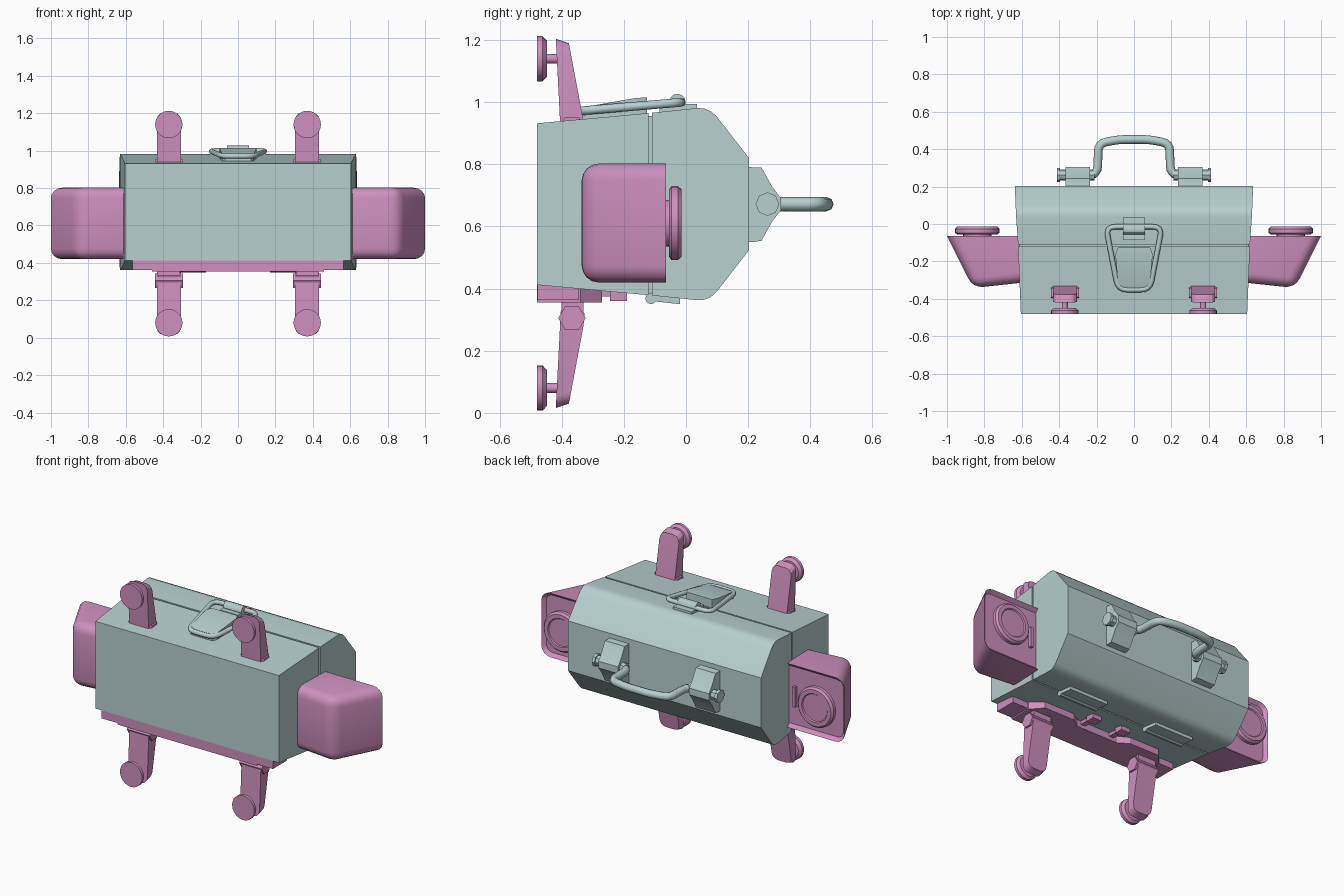
import bpy, bmesh, math
from mathutils import Vector

if "Cube" in bpy.data.objects:
    bpy.data.objects.remove(bpy.data.objects["Cube"])

def material(name, rgb):
    m = bpy.data.materials.new(name)
    m.diffuse_color = (*rgb, 1)
    m.use_nodes = True
    m.node_tree.nodes["Principled BSDF"].inputs["Base Color"].default_value = m.diffuse_color
    return m

TEAL = material("pale teal", (0.48, 0.63, 0.63))
PINK = material("orchid pink", (0.62, 0.28, 0.52))
CZ = 0.672  # height of the case centre line

def finish(name, bm, mat):
    bmesh.ops.recalc_face_normals(bm, faces=bm.faces)
    me = bpy.data.meshes.new(name)
    bm.to_mesh(me)
    bm.free()
    ob = bpy.data.objects.new(name, me)
    bpy.context.collection.objects.link(ob)
    me.materials.append(mat)
    bpy.ops.object.select_all(action='DESELECT')
    ob.select_set(True)
    bpy.context.view_layer.objects.active = ob
    bpy.ops.object.shade_smooth_by_angle(angle=math.radians(30))
    return ob

def skin(rings):
    """Closed skin over a list of equally long point rings."""
    bm = bmesh.new()
    vs = [[bm.verts.new(p) for p in r] for r in rings]
    n = len(rings[0])
    for a, b in zip(vs, vs[1:]):
        for i in range(n):
            bm.faces.new((a[i], a[(i + 1) % n], b[(i + 1) % n], b[i]))
    bm.faces.new(vs[0])
    bm.faces.new(vs[-1])
    bmesh.ops.recalc_face_normals(bm, faces=bm.faces)
    return bm

def rect_loft(stations):
    """Rectangles along y: (y, half x, half z, centre z)."""
    return skin([[(sx * hx, y, cz + sz * hz) for sx, sz in ((-1, -1), (1, -1), (1, 1), (-1, 1))]
                 for y, hx, hz, cz in stations])

def prism_x(pts, x0, x1):
    return skin([[(x, y, z) for y, z in pts] for x in (x0, x1)])

def box(x0, x1, y0, y1, z0, z1):
    return prism_x([(y0, z0), (y1, z0), (y1, z1), (y0, z1)], x0, x1)

def lathe(axis, centre, stations, sides):
    """Turned shape along x or y: (position on axis, radius); centre is the other two coordinates."""
    rings = []
    for t, r in stations:
        ring = []
        for i in range(sides):
            a = 2 * math.pi * i / sides
            u, v = centre[0] + r * math.cos(a), centre[1] + r * math.sin(a)
            ring.append((t, u, v) if axis == 'x' else (u, t, v))
        rings.append(ring)
    return skin(rings)

def tube(name, pts, radius, bend, mat, cyclic=False):
    """Round bar through points with softened corners."""
    pts = [Vector(p) for p in pts]
    n, path = len(pts), []
    for i, p in enumerate(pts):
        if not cyclic and i in (0, n - 1):
            path.append(p)
            continue
        a = p + (pts[i - 1] - p).normalized() * bend
        b = p + (pts[(i + 1) % n] - p).normalized() * bend
        for k in range(5):
            t = k / 4
            path.append(a * (1 - t) ** 2 + p * 2 * t * (1 - t) + b * t * t)
    cu = bpy.data.curves.new(name, 'CURVE')
    cu.dimensions = '3D'
    cu.bevel_depth, cu.bevel_resolution, cu.use_fill_caps = radius, 2, True
    sp = cu.splines.new('POLY')
    sp.points.add(len(path) - 1)
    for q, p in zip(sp.points, path):
        q.co = (*p, 1)
    sp.use_cyclic_u = cyclic
    cu.materials.append(mat)
    ob = bpy.data.objects.new(name, cu)
    bpy.context.collection.objects.link(ob)
    bpy.ops.object.select_all(action='DESELECT')
    ob.select_set(True)
    bpy.context.view_layer.objects.active = ob
    bpy.ops.object.convert(target='MESH')
    bpy.ops.object.shade_smooth_by_angle(angle=math.radians(50))

# Case with lid seam and rounded shoulder
finish("case", rect_loft([(y, hx, hz, CZ) for y, hx, hz in (
    (-.48, .605, .26), (-.12, .62, .293), (-.12, .611, .284), (-.11, .611, .284),
    (-.11, .62, .294), (.035, .63, .309), (.058, .631, .308), (.08, .632, .299),
    (.098, .633, .283), (.203, .637, .148))]), TEAL)

# Carry handle: bar, brackets and pivots
tube("carry_handle", [(-.25, .255, CZ), (-.195, .27, CZ), (-.19, .43, CZ), (-.08, .452, CZ),
                      (.08, .452, CZ), (.19, .43, CZ), (.195, .27, CZ), (.25, .255, CZ)],
     .023, .04, TEAL)
for s, side in ((-1, "left"), (1, "right")):
    finish(f"handle_bracket_{side}", prism_x(
        [(.19, CZ - .122), (.215, CZ - .122), (.243, CZ - .118), (.278, CZ - .055), (.305, CZ - .02),
         (.305, CZ + .02), (.278, CZ + .055), (.243, CZ + .118), (.215, CZ + .118), (.19, CZ + .122)],
        s * .235, s * .365), TEAL)
    finish(f"handle_pivot_{side}", lathe('x', (.262, CZ), [(s * .21, .03), (s * .395, .03),
           (s * .395, .038), (s * .412, .038)], 8), TEAL)

    # Hinges under the case
    x0, x1 = s * .17, s * .43
    finish(f"hinge_leaf_{side}", prism_x([(-.11, .36), (-.02, .35), (-.02, .375), (-.11, .39)], x0, x1), TEAL)
    finish(f"hinge_barrel_{side}", lathe('x', (-.113, .368), [(x0, .018), (x1, .018)], 10), TEAL)

# Latch: wire loop, raised plate and hinge
slope = lambda y: .972 + (y + .34) * .085
tube("latch_loop", [(x, y, slope(y)) for x, y in ((-.15, -.015), (.15, -.015), (.085, -.352), (-.085, -.352))],
     .014, .05, TEAL, True)
plate = rect_loft([(-.345, .07, .02, .957), (-.325, .085, .025, .96),
                   (-.16, .1, .032, .982), (-.125, .085, .027, .988)])
finish("latch_plate", plate, TEAL)
finish("latch_base", box(-.06, .06, -.085, .035, .96, .995), TEAL)
finish("latch_barrel", lathe('x', (-.028, 1.0), [(-.06, .027), (.06, .027)], 12), TEAL)

# Side pods with recessed back and round pads
for s, side in ((-1, "left"), (1, "right")):
    outline = [(.58, -.065), (1.0, -.065), (.86, -.342), (.58, -.312)]
    bm = skin([[(s * x, y, z) for x, y in outline] for z in (.42, .802)])
    edges = [e for e in bm.edges
             if not all(abs(abs(v.co.x) - .58) < .001 for v in e.verts)
             and not all(abs(v.co.y + .065) < .001 for v in e.verts)]
    bmesh.ops.bevel(bm, geom=edges, offset=.055, segments=4, profile=.5, affect='EDGES')
    bm.faces.ensure_lookup_table()
    back = [f for f in bm.faces if all(abs(v.co.y + .065) < .001 for v in f.verts)]
    bmesh.ops.inset_region(bm, faces=back, thickness=.02, depth=0, use_even_offset=True)
    for v in {v for f in back for v in f.verts}:
        v.co.y -= .02
    finish(f"side_pod_{side}", bm, PINK)
    finish(f"pod_pad_{side}", lathe('y', (s * .838, .611), [
        (-.1, .075), (-.055, .075), (-.055, .107), (-.047, .119), (-.026, .119), (-.014, .108),
        (-.014, .085), (-.02, .08)], 28), PINK)
    finish(f"pod_rib_{side}", box(s * .655, s * .672, -.1, -.066, .55, .67), PINK)

# Four legs with hex pivots and round feet; upper pair is a flipped copy of the lower
for flip, level in ((False, "lower"), (True, "upper")):
    fz = (lambda z: 1.22 - z) if flip else (lambda z: z)
    for s, side in ((-1, "left"), (1, "right")):
        x = s * .37
        prof = [(-.403, .33), (-.385, .35), (-.35, .35), (-.326, .32), (-.33, .28), (-.377, .03), (-.419, .016)]
        bm = prism_x([(y, fz(z)) for y, z in prof], x - .064, x + .064)
        ends = [e for e in bm.edges if all((1.22 - v.co.z if flip else v.co.z) < .05 for v in e.verts)
                and abs(e.verts[0].co.y - e.verts[1].co.y) > .02]
        bmesh.ops.bevel(bm, geom=ends, offset=.035, segments=3, profile=.5, affect='EDGES')
        finish(f"{level}_leg_{side}", bm, PINK)
        finish(f"{level}_leg_pivot_{side}", lathe('x', (-.367, fz(.305)), [(x - .075, .044), (x + .075, .044)], 6), PINK)
        finish(f"{level}_foot_{side}", lathe('y', (x, fz(.08)), [
            (-.48, .073), (-.462, .073), (-.448, .058), (-.448, .016), (-.4, .016)], 24), PINK)
        if not flip:
            finish(f"leg_knuckle_{side}", box(x - .06, x + .06, -.4, -.33, .31, .38), PINK)

# Leg rail beneath the case, with stepped ends and two small clips
half = [(.46, -.48), (.46, -.34), (.4, -.27), (.2, -.27), (.14, -.31)]
rail = half + [(-x, y) for x, y in reversed(half)]
finish("leg_rail", skin([[(x, y, z) for x, y in rail] for z in (.355, .412)]), PINK)
finish("leg_rail_ends", box(-.565, .565, -.478, -.345, .363, .412), PINK)
for s, side in ((-1, "left"), (1, "right")):
    finish(f"rail_clip_{side}", box(s * .07, s * .13, -.245, -.19, .36, .395), PINK)
    finish(f"rail_clip_arm_{side}", box(s * .085, s * .115, -.32, -.24, .375, .405), PINK)
